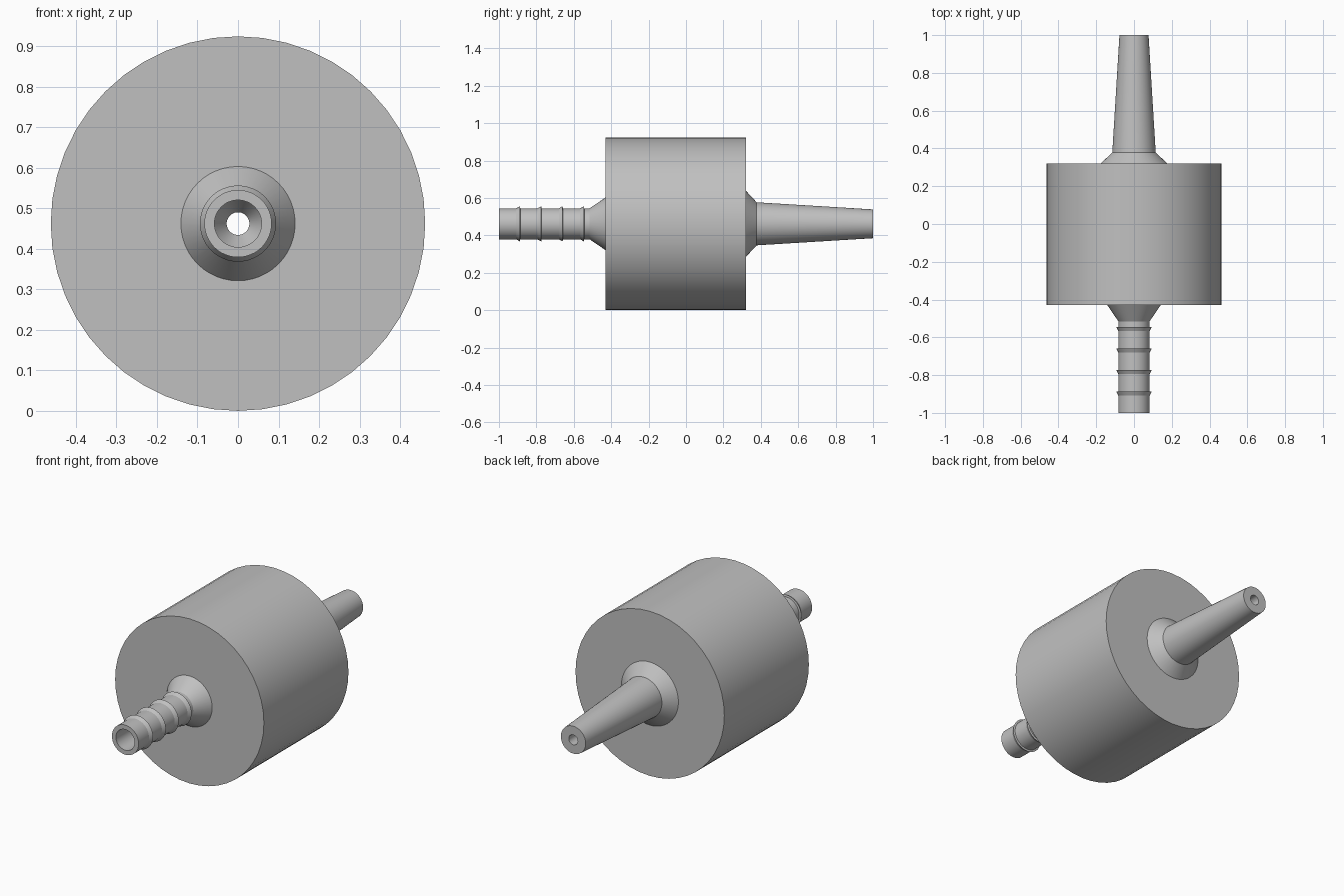
import bpy, bmesh, math

cube = bpy.data.objects.get("Cube")
if cube:
    bpy.data.objects.remove(cube, do_unlink=True)

SEGMENTS = 48
AXIS_Z = 0.462
BODY_R = 0.462
TUBE_R = 0.083
BORE_R = 0.028

grey = bpy.data.materials.new("light grey plastic")
grey.use_nodes = True
colour = (0.53, 0.53, 0.53, 1)
grey.diffuse_color = colour
grey.node_tree.nodes["Principled BSDF"].inputs["Base Color"].default_value = colour


def lathe(name, profile):
    """Spin a closed (radius, y) profile around the long axis."""
    bm = bmesh.new()
    rings = []
    for r, y in profile:
        ring = []
        for i in range(SEGMENTS):
            a = math.tau * i / SEGMENTS
            ring.append(bm.verts.new((r * math.sin(a), y, r * math.cos(a))))
        rings.append(ring)
    for k, ring in enumerate(rings):
        nxt = rings[(k + 1) % len(rings)]
        for i in range(SEGMENTS):
            j = (i + 1) % SEGMENTS
            bm.faces.new((ring[i], ring[j], nxt[j], nxt[i]))
    bmesh.ops.recalc_face_normals(bm, faces=bm.faces)
    mesh = bpy.data.meshes.new(name)
    bm.to_mesh(mesh)
    bm.free()
    mesh.materials.append(grey)
    obj = bpy.data.objects.new(name, mesh)
    obj.location.z = AXIS_Z
    bpy.context.collection.objects.link(obj)
    bpy.ops.object.select_all(action='DESELECT')
    obj.select_set(True)
    bpy.context.view_layer.objects.active = obj
    bpy.ops.object.shade_smooth_by_angle(angle=math.radians(20))


# One continuous shell: barbed hose tail, drum body, tapered spigot, through bore
profile = [(0.058, -1.0), (TUBE_R, -1.0)]
for i in range(4):
    y = -0.888 + i * 0.114
    profile += [(TUBE_R, y - 0.02), (0.094, y), (TUBE_R, y + 0.002)]
profile += [(TUBE_R, -0.515), (0.141, -0.43),               # front collar
            (BODY_R, -0.43), (BODY_R, 0.32),                # drum
            (0.177, 0.32), (0.115, 0.378), (0.077, 1.0),    # rear collar and spigot
            (BORE_R, 1.0), (BORE_R, -0.42), (0.058, -0.47)]  # bore and funnel
lathe("inline_connector", profile)
